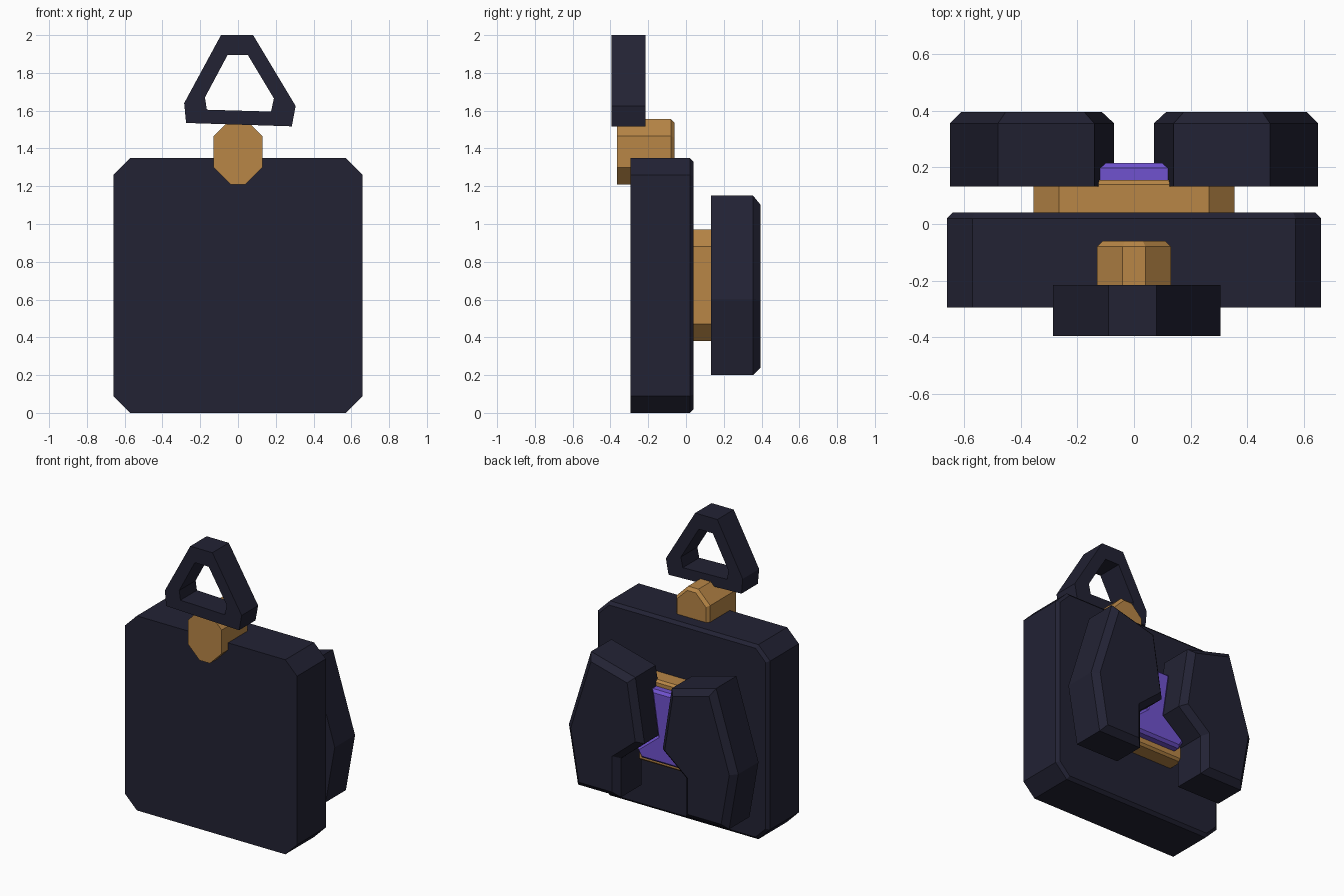
import bpy
import bmesh

cube = bpy.data.objects.get("Cube")
if cube:
    bpy.data.objects.remove(cube, do_unlink=True)


def material(name, rgb):
    mat = bpy.data.materials.new(name)
    mat.use_nodes = True
    mat.diffuse_color = (*rgb, 1)
    mat.node_tree.nodes["Principled BSDF"].inputs["Base Color"].default_value = (*rgb, 1)
    return mat


navy = material("dark navy", (0.016, 0.016, 0.034))
gold = material("gold brown", (0.48, 0.24, 0.062))
violet = material("violet", (0.16, 0.085, 0.62))


def finish(name, bm, mat):
    bmesh.ops.recalc_face_normals(bm, faces=bm.faces)
    mesh = bpy.data.meshes.new(name)
    bm.to_mesh(mesh)
    bm.free()
    mesh.materials.append(mat)
    obj = bpy.data.objects.new(name, mesh)
    bpy.context.collection.objects.link(obj)
    return obj


def extrude_back(bm, faces, distance):
    """Extrude front faces along +y, keeping the front cap."""
    result = bmesh.ops.extrude_face_region(bm, geom=faces, use_keep_orig=True)["geom"]
    moved = [g for g in result if isinstance(g, bmesh.types.BMVert)]
    bmesh.ops.translate(bm, verts=moved, vec=(0, distance, 0))
    return [g for g in result if isinstance(g, bmesh.types.BMFace)]


def slab(name, outline, front, back, bevel, mat):
    """Prism of an x-z outline with a chamfered rim on its back."""
    bm = bmesh.new()
    cap = bm.faces.new([bm.verts.new((x, front, z)) for x, z in outline])
    rear = extrude_back(bm, [cap], back - front - bevel)
    bmesh.ops.recalc_face_normals(bm, faces=bm.faces)
    bmesh.ops.inset_region(bm, faces=rear, thickness=bevel, depth=bevel,
                           use_even_offset=True)
    return finish(name, bm, mat)


def octagon(half, low, high, cut):
    """Rectangle with cut corners."""
    right = [(half - cut, low), (half, low + cut), (half, high - cut), (half - cut, high)]
    return right + [(-x, z) for x, z in reversed(right)]


def mirrored(right):
    return right + [(-x, z) for x, z in reversed(right)]


# Main body and the knob on its upper front
slab("body", octagon(0.66, 0, 1.35, 0.09), -0.295, 0.04, 0.02, navy)
slab("top_knob", octagon(0.13, 1.21, 1.555, 0.09), -0.365, -0.06, 0.02, gold)

# Layers on the back
slab("back_plate", octagon(0.355, 0.38, 0.97, 0.09), 0.04, 0.155, 0.015, gold)
inlay = [(0.2, 0.43), (0.235, 0.49), (0.075, 0.62), (0.12, 0.93)]
slab("back_inlay", mirrored(inlay), 0.15, 0.215, 0.018, violet)

# Pair of thick wings over the back plate
wing = [(0.25, 0.2), (0.58, 0.2), (0.65, 0.6), (0.48, 1.15),
        (0.14, 1.06), (0.07, 0.62), (0.25, 0.47)]
for side, sign in (("left", 1), ("right", -1)):
    slab(side + "_wing", [(sign * x, z) for x, z in wing], 0.133, 0.395, 0.04, navy)

# Slightly skewed hanging loop
outer = [(-0.09, 2), (0.08, 2), (0.305, 1.625), (0.285, 1.517), (-0.275, 1.535), (-0.285, 1.64)]
inner = [(-0.055, 1.895), (0.052, 1.895), (0.19, 1.665), (0.175, 1.595),
         (-0.165, 1.605), (-0.175, 1.67)]
bm = bmesh.new()
rings = [[bm.verts.new((x, -0.395, z)) for x, z in loop] for loop in (outer, inner)]
frame = []
for i in range(len(outer)):
    j = (i + 1) % len(outer)
    frame.append(bm.faces.new((rings[0][i], rings[0][j], rings[1][j], rings[1][i])))
extrude_back(bm, frame, 0.18)
finish("hanging_loop", bm, navy)
